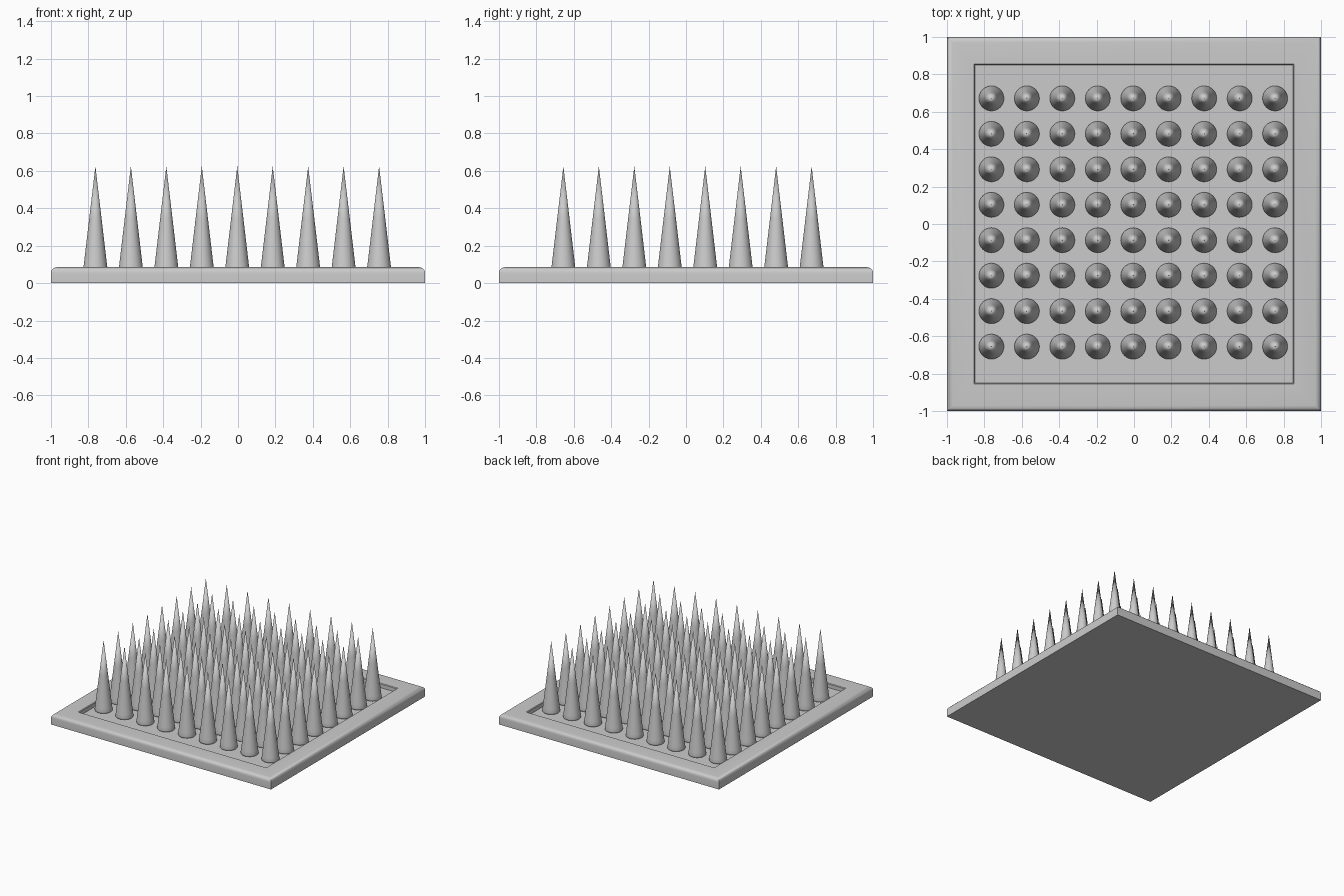
import bpy, bmesh, math

if "Cube" in bpy.data.objects:
    bpy.data.objects.remove(bpy.data.objects["Cube"])


def finish(name, bm, angle):
    bmesh.ops.recalc_face_normals(bm, faces=bm.faces[:])
    mesh = bpy.data.meshes.new(name)
    bm.to_mesh(mesh)
    bm.free()
    obj = bpy.data.objects.new(name, mesh)
    bpy.context.collection.objects.link(obj)
    bpy.ops.object.select_all(action='DESELECT')
    obj.select_set(True)
    bpy.context.view_layer.objects.active = obj
    bpy.ops.object.shade_smooth_by_angle(angle=math.radians(angle))
    return obj


# Tray: nested square loops from the underside, over the rounded rim, into the recess
RIM, FLOOR, ROUND, STEPS = 0.085, 0.05, 0.03, 5
profile = [(1.0, 0.0)]
for i in range(STEPS + 1):
    a = math.pi / 2 * i / STEPS
    profile.append((1 - ROUND + ROUND * math.cos(a), RIM - ROUND + ROUND * math.sin(a)))
profile += [(0.855, RIM), (0.85, RIM - 0.005), (0.85, FLOOR)]

bm = bmesh.new()
loops = [[bm.verts.new((sx * h, sy * h, z))
          for sx, sy in ((-1, -1), (1, -1), (1, 1), (-1, 1))] for h, z in profile]
for a, b in zip(loops, loops[1:]):
    for i in range(4):
        j = (i + 1) % 4
        bm.faces.new((a[i], a[j], b[j], b[i]))
bm.faces.new(loops[0][::-1])
bm.faces.new(loops[-1])
finish("tray", bm, 40)

# Spikes: 9 x 8 grid of round cones with softened feet
SIDES, PITCH = 32, 0.1896
spike_profile = [(0.061, FLOOR - 0.002), (0.066, FLOOR + 0.004),
                 (0.067, FLOOR + 0.012), (0.063, 0.09), (0.033, 0.345)]
bm = bmesh.new()
for col in range(9):
    for row in range(8):
        cx = -0.004 + (col - 4) * PITCH
        cy = 0.008 + (row - 3.5) * PITCH
        rings = [[bm.verts.new((cx + r * math.cos(2 * math.pi * k / SIDES),
                                cy + r * math.sin(2 * math.pi * k / SIDES), z))
                  for k in range(SIDES)] for r, z in spike_profile]
        tip = bm.verts.new((cx, cy, 0.625))
        for k in range(SIDES):
            n = (k + 1) % SIDES
            for a, b in zip(rings, rings[1:]):
                bm.faces.new((a[k], a[n], b[n], b[k]))
            bm.faces.new((rings[-1][k], rings[-1][n], tip))
        bm.faces.new(rings[0][::-1])
finish("spikes", bm, 60)
